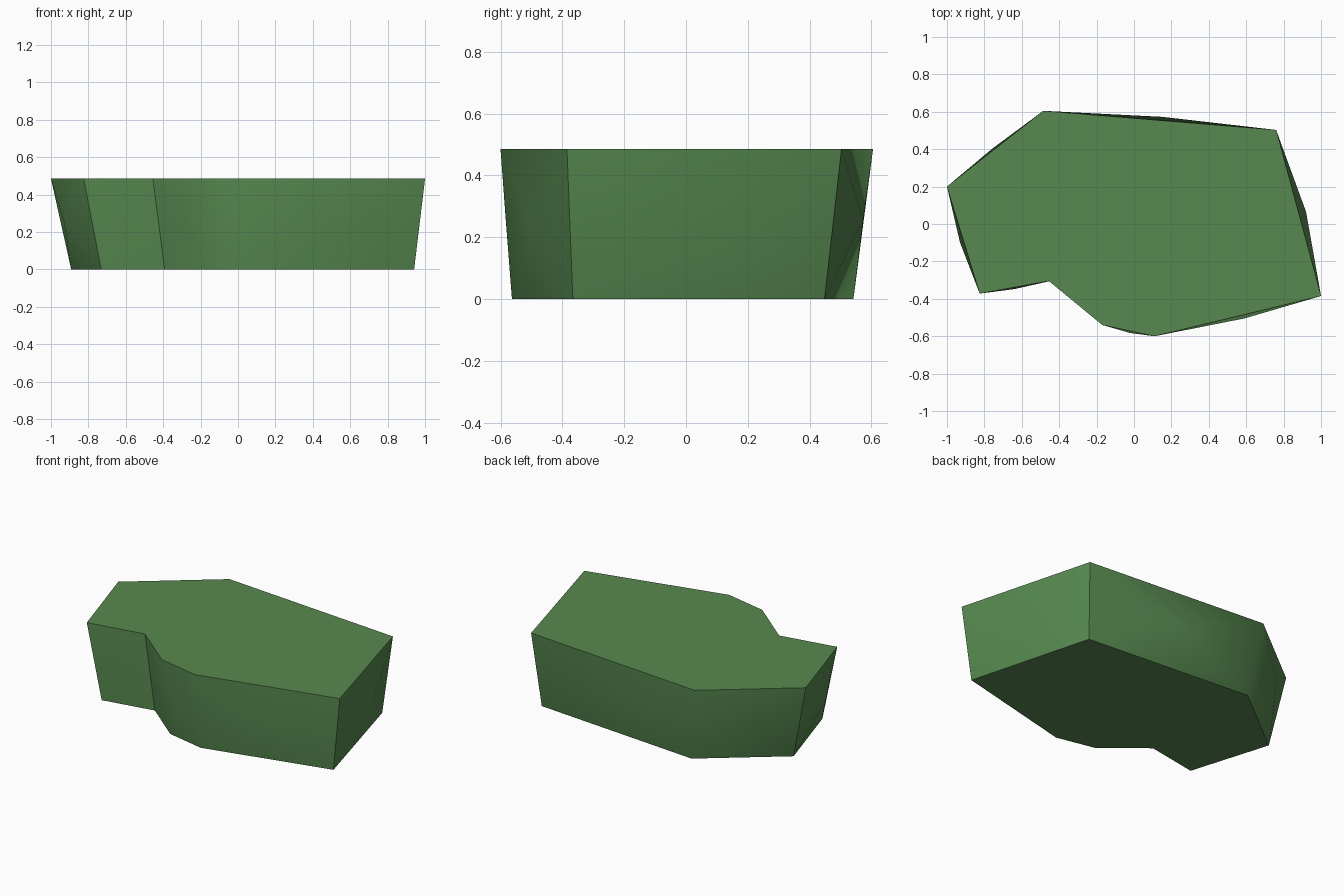
import bpy
import bmesh
from mathutils import Vector

cube = bpy.data.objects.get("Cube")
if cube:
    bpy.data.objects.remove(cube, do_unlink=True)

HEIGHT = 0.485
TAPER = 0.9167

# Top outline of the slab, counterclockwise, each corner with the
# plan position of the bulging middle of the wall that follows it
outline = [
    ((-1.0, 0.2), (-0.93, -0.10)),
    ((-0.825, -0.372), (-0.64, -0.348)),
    ((-0.455, -0.305), (-0.30, -0.415)),
    ((-0.17, -0.54), (-0.02, -0.583)),
    ((0.11, -0.6), (0.59, -0.505)),
    ((1.0, -0.385), (0.92, 0.065)),
    ((0.76, 0.503), (0.15, 0.573)),
    ((-0.485, 0.605), (-0.755, 0.405)),
]

material = bpy.data.materials.new("grass green")
material.use_nodes = True
green = (0.095, 0.25, 0.08, 1)
material.diffuse_color = green
shader = next(n for n in material.node_tree.nodes if n.type == "BSDF_PRINCIPLED")
shader.inputs["Base Color"].default_value = green

# Tapered slab with flat caps
bm = bmesh.new()
top = [bm.verts.new((x, y, HEIGHT)) for (x, y), _ in outline]
base = [bm.verts.new((x * TAPER + 0.025, y * TAPER - 0.013, 0)) for (x, y), _ in outline]
bm.faces.new(top)
bm.faces.new(base[::-1])

# Walls, each a shallow pyramid around its bulging middle
for i, (_, middle) in enumerate(outline):
    j = (i + 1) % len(outline)
    centre = bm.verts.new(Vector((*middle, HEIGHT * 0.53)))
    ring = [base[i], base[j], top[j], top[i]]
    for a, b in zip(ring, ring[1:] + ring[:1]):
        bm.faces.new((a, b, centre))
bmesh.ops.recalc_face_normals(bm, faces=bm.faces[:])

mesh = bpy.data.meshes.new("ground_slab")
bm.to_mesh(mesh)
bm.free()
mesh.materials.append(material)
slab = bpy.data.objects.new("ground_slab", mesh)
bpy.context.collection.objects.link(slab)

# Soft walls with crisp corners
bpy.context.view_layer.objects.active = slab
slab.select_set(True)
bpy.ops.object.shade_smooth_by_angle(angle=0.6)
